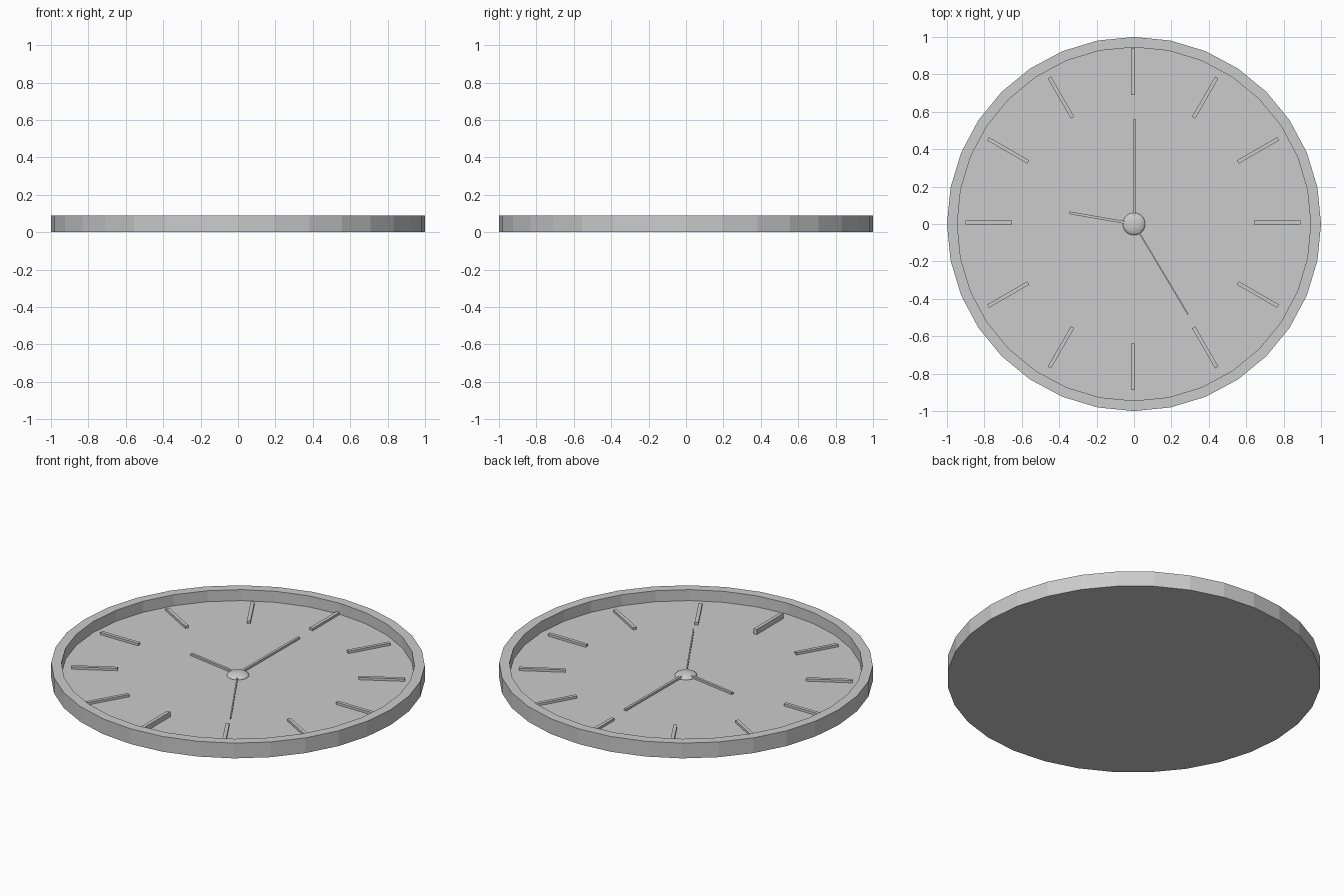
import bpy, math
from mathutils import Vector

if "Cube" in bpy.data.objects:
    bpy.data.objects.remove(bpy.data.objects["Cube"])

SIDES = 32
FLOOR = 0.025


def mesh_object(name, verts, faces):
    me = bpy.data.meshes.new(name)
    me.from_pydata(verts, [], faces)
    ob = bpy.data.objects.new(name, me)
    bpy.context.collection.objects.link(ob)
    return ob


def block(name, start, end, width, z0, z1):
    """Box lying on the dial from start to end."""
    a, b = Vector(start), Vector(end)
    bpy.ops.mesh.primitive_cube_add(size=1)
    ob = bpy.context.object
    ob.name = name
    mid, d = (a + b) / 2, b - a
    ob.location = (mid.x, mid.y, (z0 + z1) / 2)
    ob.rotation_euler.z = math.atan2(d.y, d.x)
    ob.scale = (d.length, width, z1 - z0)
    return ob


# Case: revolved tray profile, closed by a base and a recessed dial
profile = [(1, 0), (1, 0.09), (0.945, 0.09), (0.945, FLOOR)]
verts = [(r * math.sin(2 * math.pi * i / SIDES), r * math.cos(2 * math.pi * i / SIDES), z)
         for r, z in profile for i in range(SIDES)]
faces = [(k * SIDES + i, (k + 1) * SIDES + i, (k + 1) * SIDES + (i + 1) % SIDES, k * SIDES + (i + 1) % SIDES)
         for k in range(3) for i in range(SIDES)]
faces += [tuple(range(SIDES)), tuple(reversed(range(3 * SIDES, 4 * SIDES)))]
mesh_object("case", verts, faces)

# Hour markers: the twelve sits further out, the six stands taller
for h in range(12):
    t = math.radians(30 * h)
    d = Vector((math.sin(t), math.cos(t)))
    c = Vector((-0.005, 0.008))
    r0 = 0.682 if h == 0 else 0.647
    block(f"hour_marker_{h or 12}", c + d * r0, c + d * (r0 + 0.248), 0.02,
          FLOOR - 0.01, FLOOR + (0.03 if h == 6 else 0.014))

# Hands
block("hour_hand", (0, 0), (-0.345, 0.06), 0.014, FLOOR + 0.003, FLOOR + 0.015)
block("minute_hand", (0, 0), (0.005, 0.56), 0.014, FLOOR + 0.003, FLOOR + 0.015)
block("second_hand", (0, 0), (0.29, -0.485), 0.007, FLOOR + 0.003, FLOOR + 0.013)

# Centre cap
bpy.ops.mesh.primitive_uv_sphere_add(segments=32, ring_count=16, radius=0.06, location=(0, 0, FLOOR))
cap = bpy.context.object
cap.name = "centre_cap"
cap.scale.z = 0.35
bpy.ops.object.shade_smooth_by_angle()
